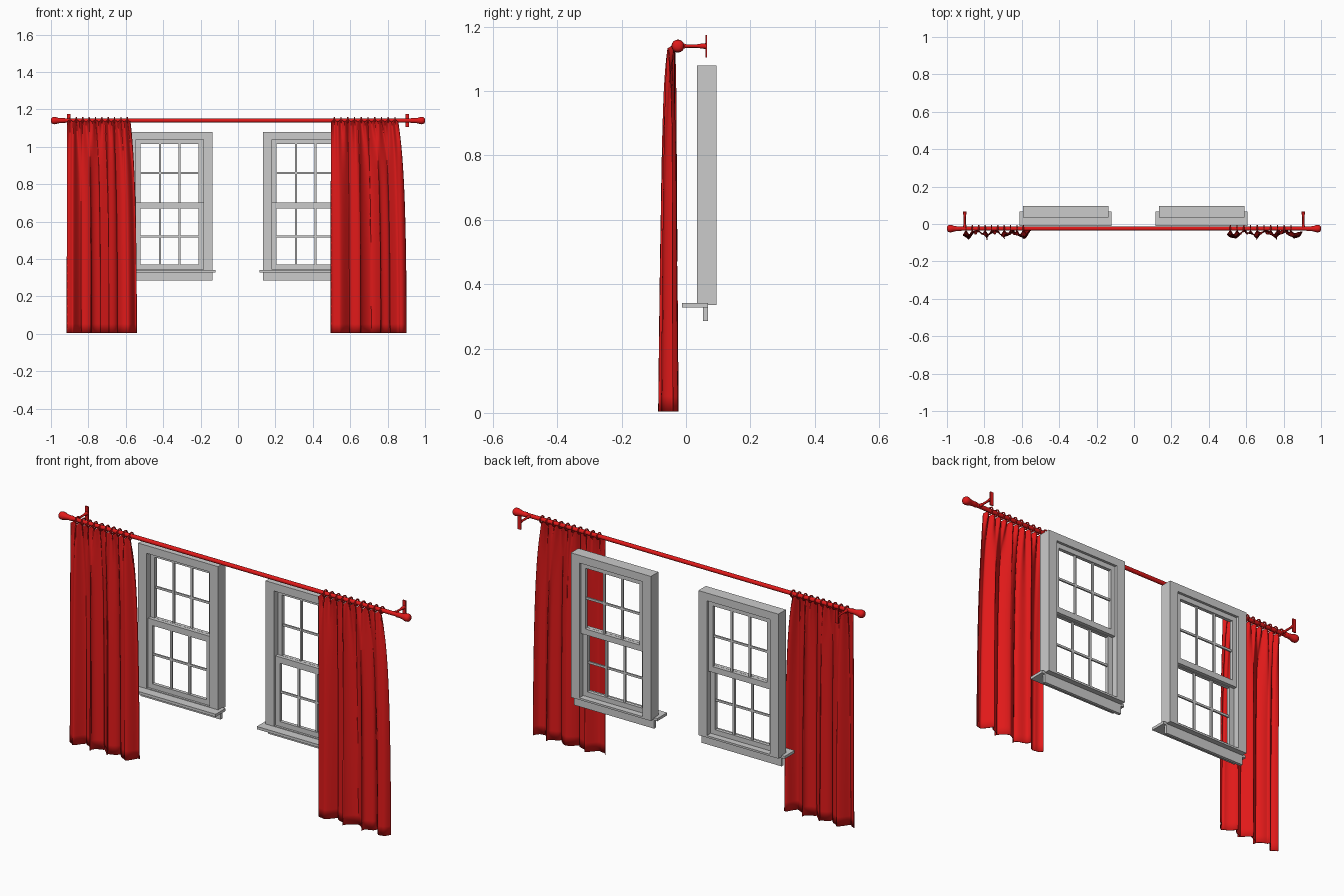
import bpy, bmesh, math
from mathutils import Matrix, Vector

if "Cube" in bpy.data.objects:
    bpy.data.objects.remove(bpy.data.objects["Cube"])

red = bpy.data.materials.new("red_fabric")
red.diffuse_color = (0.75, 0.01, 0.01, 1)
red.use_nodes = True
red.node_tree.nodes["Principled BSDF"].inputs["Base Color"].default_value = red.diffuse_color
ROD_Y, ROD_Z = -0.025, 1.14


def finish(name, bm, mat=None, smooth=False):
    me = bpy.data.meshes.new(name)
    bm.normal_update()
    bm.to_mesh(me)
    bm.free()
    ob = bpy.data.objects.new(name, me)
    bpy.context.collection.objects.link(ob)
    if mat:
        me.materials.append(mat)
    if smooth:
        bpy.ops.object.select_all(action='DESELECT')
        ob.select_set(True)
        bpy.context.view_layer.objects.active = ob
        bpy.ops.object.shade_smooth_by_angle(angle=math.radians(40))
    return ob


def add_box(bm, x0, x1, y0, y1, z0, z1):
    m = Matrix.Translation(((x0 + x1) / 2, (y0 + y1) / 2, (z0 + z1) / 2)) @ \
        Matrix.Diagonal((x1 - x0, y1 - y0, z1 - z0, 1))
    bmesh.ops.create_cube(bm, size=1, matrix=m)


def boxes(name, items, mat=None):
    bm = bmesh.new()
    for b in items:
        add_box(bm, *b)
    return finish(name, bm, mat)


def lathe(name, profile, origin, axis, mat, n=24):
    """Revolve (distance, radius) points around an axis."""
    bm = bmesh.new()
    rot = Vector(axis).to_track_quat('Z', 'Y')
    rings = []
    for d, r in profile:
        rings.append([bm.verts.new(Vector(origin) + rot @ Vector(
            (r * math.cos(a), r * math.sin(a), d)))
            for a in (2 * math.pi * i / n for i in range(n))])
    for a, b in zip(rings, rings[1:]):
        for i in range(n):
            j = (i + 1) % n
            bm.faces.new((a[i], a[j], b[j], b[i]))
    bm.faces.new(rings[0][::-1])
    bm.faces.new(rings[-1])
    return finish(name, bm, mat, True)


def rect_ring(cx, half, w, y0, y1, z0, z1, bottom, top):
    """Two stiles and two rails."""
    return [(cx - half, cx - half + w, y0, y1, z0, z1),
            (cx + half - w, cx + half, y0, y1, z0, z1),
            (cx - half + w, cx + half - w, y0, y1, z0, z0 + bottom),
            (cx - half + w, cx + half - w, y0, y1, z1 - top, z1)]


def sash(name, cx, y0, y1, z0, z1, bottom, top):
    half, w, t = 0.181, 0.026, 0.0055
    parts = rect_ring(cx, half, w, y0, y1, z0, z1, bottom, top)
    ym = (y0 + y1) / 2
    g0, g1, gx = z0 + bottom, z1 - top, half - w
    # glazing bars: two upright, one level
    for s in (-1, 1):
        x = cx + s * gx / 3
        parts.append((x - t, x + t, ym - 0.005, ym + 0.005, g0, g1))
    zm = (g0 + g1) / 2
    parts.append((cx - gx, cx + gx, ym - 0.004, ym + 0.004, zm - t, zm + t))
    boxes(name, parts)


def window(side, cx):
    boxes(side + "_window_frame",
          rect_ring(cx, 0.228, 0.048, 0.034, 0.095, 0.335, 1.08, 0.01, 0.04))
    sash(side + "_upper_sash", cx, 0.064, 0.082, 0.672, 1.042, 0.03, 0.027)
    sash(side + "_lower_sash", cx, 0.045, 0.063, 0.343, 0.702, 0.027, 0.032)
    boxes(side + "_window_sill", [(cx - 0.246, cx + 0.246, -0.012, 0.068, 0.328, 0.342)])
    boxes(side + "_window_apron", [(cx - 0.228, cx + 0.228, 0.053, 0.068, 0.285, 0.33)])


def curtain(side, x0, w_top, w_bot, phase):
    nu, nv, rings = 120, 36, 10
    bm = bmesh.new()
    grid = []
    for j in range(nv + 1):
        t = (j / nv) ** 1.5
        ease = 1 - math.exp(-3.5 * t)
        width = w_top + (w_bot - w_top) * ease
        pleat = math.exp(-7 * t)
        amp = 0.019 * (1 - math.exp(-10 * t)) + 0.011 * t
        row = []
        for i in range(nu + 1):
            u = i / nu
            p = 2 * math.pi * 3.6 * (u + 0.025 * math.sin(5 * u + phase)) + phase
            fold = 0.82 * math.sin(p) + 0.2 * math.sin(2.3 * p + 1 + phase)
            y = -0.046 - 0.009 * ease + amp * fold \
                - 0.010 * pleat * math.cos(2 * math.pi * rings * u)
            edge = math.sin(math.pi * u)
            x = x0 + u * width + 0.012 * ease * edge * math.sin(2 * p)
            z = 1.145 - 1.14 * t - 0.006 * pleat * (1 + math.cos(2 * math.pi * rings * u))
            row.append(bm.verts.new((x, y, z)))
        grid.append(row)
    for a, b in zip(grid, grid[1:]):
        for i in range(nu):
            bm.faces.new((a[i], b[i], b[i + 1], a[i + 1]))
    ob = finish(side + "_curtain", bm, red, True)
    mod = ob.modifiers.new("cloth_thickness", 'SOLIDIFY')
    mod.thickness = 0.003
    mod.offset = 0
    # rings carrying the curtain on the rod
    for k in range(rings):
        bpy.ops.mesh.primitive_torus_add(
            major_segments=20, minor_segments=8, major_radius=0.0165, minor_radius=0.0035,
            location=(x0 + (k + 0.5) / rings * w_top, ROD_Y, ROD_Z),
            rotation=(0, math.pi / 2, 0))
        ring = bpy.context.object
        ring.name = f"{side}_curtain_ring_{k + 1}"
        ring.data.materials.append(red)
        bpy.ops.object.shade_smooth()


# windows
window("left", -0.365)
window("right", 0.362)

# curtains
curtain("left", -0.915, 0.34, 0.375, 3.6)
curtain("right", 0.497, 0.36, 0.405, 2.6)

# rod
lathe("curtain_rod", [(-0.95, 0.0105), (0.95, 0.0105)], (0, ROD_Y, ROD_Z), (1, 0, 0), red)

for side, s in (("left", -1), ("right", 1)):
    # flared end knob
    lathe(side + "_finial",
          [(0.922, 0.011), (0.925, 0.013), (0.945, 0.0125), (0.962, 0.015), (0.972, 0.0185),
           (0.982, 0.020), (0.991, 0.0185), (0.997, 0.014), (1.0, 0.007)],
          (0, ROD_Y, ROD_Z), (s, 0, 0), red)
    # wall bracket: arm and plate
    lathe(side + "_bracket_arm",
          [(0, 0.008), (0.018, 0.008), (0.026, 0.0055), (0.06, 0.0055),
           (0.075, 0.008), (0.087, 0.009)],
          (s * 0.905, ROD_Y, ROD_Z), (0, 1, 0), red, 16)
    boxes(side + "_bracket_plate",
          [(s * 0.905 - 0.009, s * 0.905 + 0.009, 0.06, 0.066, 1.105, 1.175)], red)
